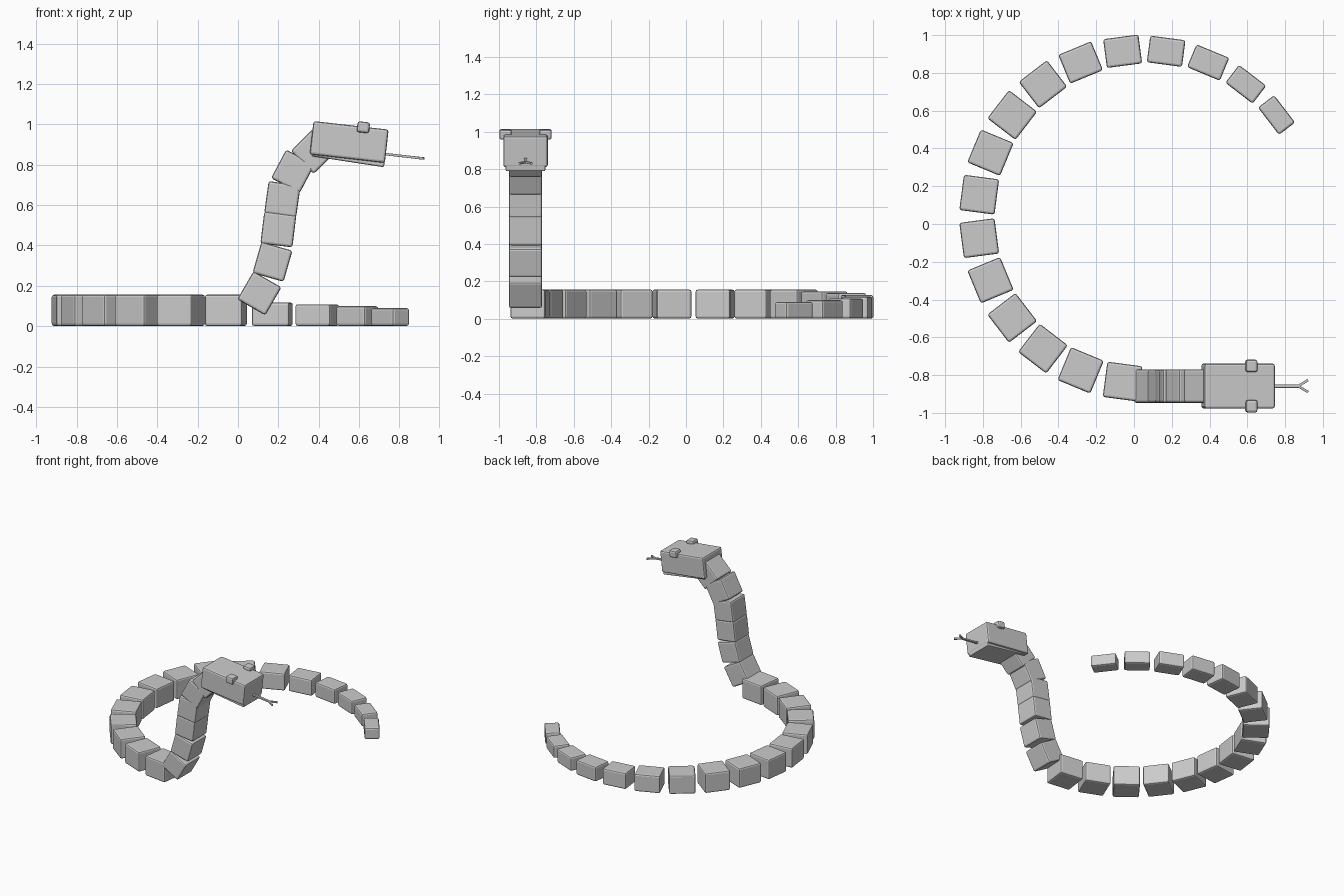
import bpy, math
from mathutils import Matrix, Vector

if "Cube" in bpy.data.objects:
    bpy.data.objects.remove(bpy.data.objects["Cube"])

# single flat grey
grey = bpy.data.materials.new("light_grey")
grey.diffuse_color = (0.6, 0.6, 0.6, 1)
grey.use_nodes = True
grey.node_tree.nodes["Principled BSDF"].inputs["Base Color"].default_value = grey.diffuse_color

BEVEL = 0.012
Y = -0.858  # centre plane of neck and head


def box(name, loc, size, pitch=0.0, yaw=0.0, bevel=BEVEL):
    """Bevelled box; pitch turns about y, yaw about z (degrees)."""
    bpy.ops.mesh.primitive_cube_add(size=1)
    o = bpy.context.object
    o.name = name
    o.data.transform(Matrix.Diagonal((*size, 1)))
    o.location = loc
    o.rotation_euler = (0, math.radians(pitch), math.radians(yaw))
    o.data.materials.append(grey)
    if bevel:
        m = o.modifiers.new("bevel", 'BEVEL')
        m.width = bevel
        m.segments = 2
    return o


# body: 16 blocks around a circle, tapering to the tail
CX, CY, R, STEP = 0.055, 0.04, 0.882, 15
for i in range(16):
    t = STEP * (i + 0.5)
    a = math.radians(t)
    width = 0.188 if i < 8 else 0.188 - 0.0115 * (i - 8)
    height = width * 0.825
    length = 0.188 if i < 14 else 0.182
    box(f"body_segment_{i + 1}",
        (CX - R * math.sin(a), CY - R * math.cos(a), height / 2 + 0.001),
        (length, width, height), yaw=-t)

# neck: blocks rising to the head (x, z, lean from vertical)
neck = [(0.106, 0.163, 30), (0.171, 0.319, 16), (0.200, 0.480, 7),
        (0.220, 0.629, 8), (0.272, 0.767, 28), (0.375, 0.868, 45)]
for i, (x, z, lean) in enumerate(neck):
    box(f"neck_segment_{i + 1}", (x, Y, z), (0.16, 0.178, 0.16), pitch=lean)

# head and lower jaw
TILT = 6.5
box("head", (0.551, Y, 0.913), (0.375, 0.238, 0.166), pitch=TILT)
box("lower_jaw", (0.548, Y, 0.840), (0.362, 0.212, 0.05), pitch=8.7, bevel=0.008)

# eyes
for side, s in (("right", -1), ("left", 1)):
    box(f"{side}_eye", (0.621, Y + s * 0.107, 0.986), (0.062, 0.066, 0.054), pitch=TILT)

# tongue: shaft and two fork tips
start = Vector((0.72, Y, 0.854))
d = Vector((math.cos(math.radians(TILT)), 0, -math.sin(math.radians(TILT))))
fork = start + d * 0.15


def rod(name, a, b, width=0.018, thick=0.012):
    v = b - a
    o = box(name, (a + b) / 2, (v.length + 0.006, width, thick), bevel=0.002)
    o.rotation_euler = (0, -math.atan2(v.z, math.hypot(v.x, v.y)), math.atan2(v.y, v.x))


rod("tongue", start, fork)
for side, s in (("right", -1), ("left", 1)):
    rod(f"tongue_fork_{side}", fork, fork + d * 0.05 + Vector((0, s * 0.03, 0)), 0.013)
